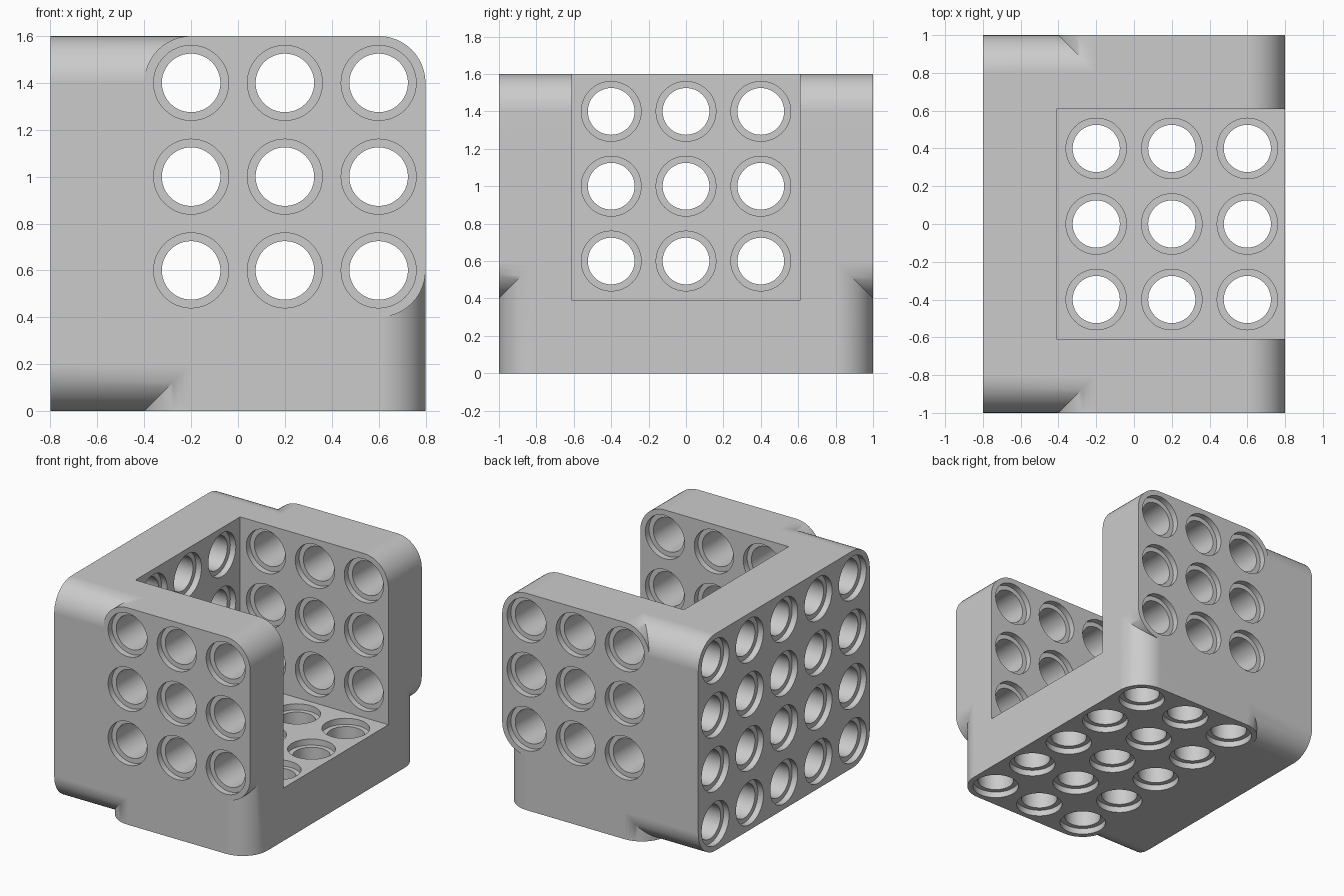
import bpy, bmesh
from math import sin, cos, pi, radians
from mathutils import Matrix, Vector

cube = bpy.data.objects.get("Cube")
if cube:
    bpy.data.objects.remove(cube, do_unlink=True)

PITCH, ROUND, WALL = 0.4, 0.2, 0.39

grey = bpy.data.materials.new("light_grey")
grey.use_nodes = True
grey.diffuse_color = (0.6, 0.6, 0.6, 1)
grey.node_tree.nodes["Principled BSDF"].inputs["Base Color"].default_value = (0.6, 0.6, 0.6, 1)


def make_object(name, bm):
    bmesh.ops.recalc_face_normals(bm, faces=bm.faces[:])
    mesh = bpy.data.meshes.new(name)
    bm.to_mesh(mesh)
    bm.free()
    mesh.materials.append(grey)
    obj = bpy.data.objects.new(name, mesh)
    bpy.context.collection.objects.link(obj)
    return obj


def rounded_block(name, axis, low, high, steps=12):
    """Box from low to high whose four edges along the axis are rounded."""
    a, b = [i for i in range(3) if i != axis]
    corners = [(high[a], high[b], -1, -1), (low[a], high[b], 1, -1),
               (low[a], low[b], 1, 1), (high[a], low[b], -1, 1)]
    bm = bmesh.new()
    verts = []
    for quarter, (u, v, su, sv) in enumerate(corners):
        for i in range(steps + 1):
            t = (quarter + i / steps) * pi / 2
            p = [0, 0, 0]
            p[axis] = low[axis]
            p[a] = u + su * ROUND + ROUND * cos(t)
            p[b] = v + sv * ROUND + ROUND * sin(t)
            verts.append(bm.verts.new(p))
    face = bm.faces.new(verts)
    grown = bmesh.ops.extrude_face_region(bm, geom=[face], use_keep_orig=True)
    shift = Vector((0, 0, 0))
    shift[axis] = high[axis] - low[axis]
    bmesh.ops.translate(bm, vec=shift,
                        verts=[g for g in grown["geom"] if isinstance(g, bmesh.types.BMVert)])
    return make_object(name, bm)


def add_hole(bm, place, inward, segments=48):
    """Closed pin hole, wider at both ends, running inward from place."""
    wide, narrow, lip = 0.16, 0.125, 0.045
    profile = [(wide, -0.02), (wide, lip), (narrow, lip),
               (narrow, WALL - lip), (wide, WALL - lip), (wide, WALL + 0.01)]
    turn = Vector((0, 0, 1)).rotation_difference(Vector(inward)).to_matrix().to_4x4()
    matrix = Matrix.Translation(place) @ turn
    rings = [[bm.verts.new(matrix @ Vector((r * cos(2 * pi * i / segments),
                                            r * sin(2 * pi * i / segments), d)))
              for i in range(segments)] for r, d in profile]
    for one, two in zip(rings, rings[1:]):
        for i in range(segments):
            j = (i + 1) % segments
            bm.faces.new((one[i], one[j], two[j], two[i]))
    bm.faces.new(rings[0][::-1])
    bm.faces.new(rings[-1])


def combine(target, other, operation):
    mod = target.modifiers.new("combine", "BOOLEAN")
    mod.operation = operation
    mod.solver = "EXACT"
    mod.object = other
    bpy.context.view_layer.objects.active = target
    bpy.ops.object.modifier_apply(modifier=mod.name)
    bpy.data.objects.remove(other, do_unlink=True)


# Three blocks, each rounded along a different axis
frame = rounded_block("open_corner_frame", 0, (-0.8, -1, 0), (0, 1, 1.6))
base = rounded_block("base_block", 2, (-0.4, -1, 0), (0.8, 1, 0.8))
sides = rounded_block("side_block", 1, (-0.4, -1, 0.4), (0.8, 1, 1.6))
combine(frame, base, "UNION")
combine(frame, sides, "UNION")

# Open cavity between the two side walls
bm = bmesh.new()
bmesh.ops.create_cube(bm, size=1)
low, high = Vector((-0.8 + WALL, -1 + WALL, WALL)), Vector((1, 1 - WALL, 1.8))
bmesh.ops.scale(bm, vec=high - low, verts=bm.verts[:])
bmesh.ops.translate(bm, vec=(low + high) / 2, verts=bm.verts[:])
combine(frame, make_object("cavity_cutter", bm), "DIFFERENCE")

# Pin holes in the side walls, the back plate and the base
bm = bmesh.new()
across = [PITCH * i for i in range(-2, 3)]
along = [-0.2 + PITCH * i for i in range(3)]
for x in along:
    for k in range(3):
        for side in (-1, 1):
            add_hole(bm, (x, side, 0.6 + PITCH * k), (0, -side, 0))
    for y in across:
        add_hole(bm, (x, y, 0), (0, 0, 1))
for y in across:
    for k in range(4):
        add_hole(bm, (-0.8, y, 0.2 + PITCH * k), (1, 0, 0))
combine(frame, make_object("hole_cutters", bm), "DIFFERENCE")

# Smooth curves, crisp edges
bpy.ops.object.select_all(action="DESELECT")
frame.select_set(True)
bpy.context.view_layer.objects.active = frame
bpy.ops.object.shade_smooth_by_angle(angle=radians(30))
weighted = frame.modifiers.new("even_normals", "WEIGHTED_NORMAL")
weighted.keep_sharp = True
